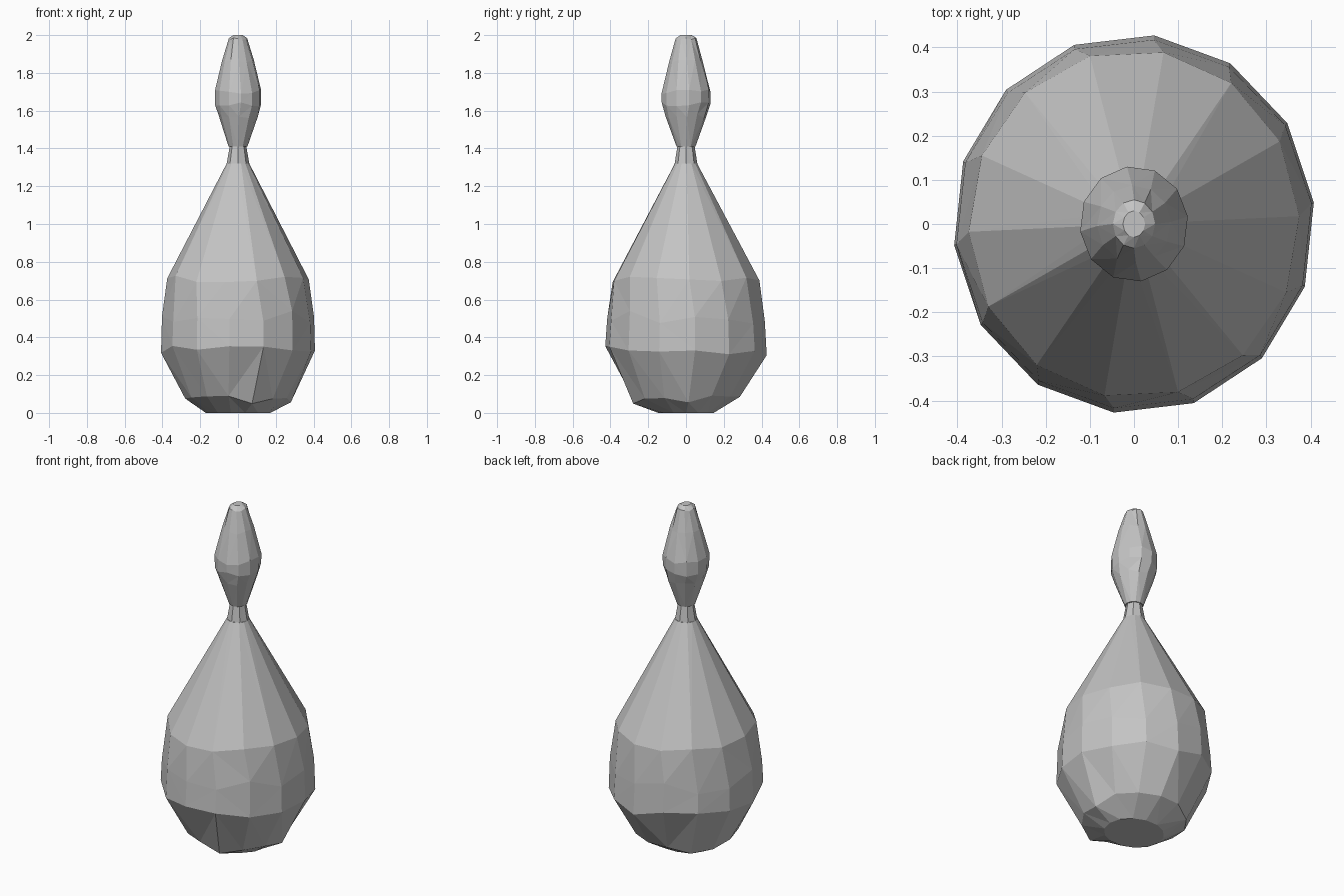
import bpy, bmesh, math, random

cube = bpy.data.objects.get("Cube")
if cube:
    bpy.data.objects.remove(cube)

random.seed(4)

# One plain grey for the whole model
grey = bpy.data.materials.new("plain_grey")
grey.use_nodes = True
colour = (0.55, 0.55, 0.55, 1)
grey.diffuse_color = colour
grey.node_tree.nodes["Principled BSDF"].inputs["Base Color"].default_value = colour


def faceted_lathe(name, sides, profile):
    """Flat-faced turned part; profile rows: height, radius x, radius y, height jitter, twist."""
    bm = bmesh.new()
    rings = []
    for z, rx, ry, jitter, twist in profile:
        ring = []
        for i in range(sides):
            a = math.tau * (i + twist) / sides
            dz = random.uniform(-jitter, jitter)
            ring.append(bm.verts.new((rx * math.cos(a), ry * math.sin(a), z + dz)))
        rings.append(ring)
    for low, high in zip(rings, rings[1:]):
        for i in range(sides):
            j = (i + 1) % sides
            bm.faces.new((low[i], low[j], high[j], high[i]))
    bm.faces.new(rings[0][::-1])
    bm.faces.new(rings[-1])
    # Split bent quads so that every facet is flat
    bent = [f for f in bm.faces if len(f.verts) == 4]
    bmesh.ops.triangulate(bm, faces=bent)
    bmesh.ops.recalc_face_normals(bm, faces=bm.faces)
    mesh = bpy.data.meshes.new(name)
    bm.to_mesh(mesh)
    bm.free()
    mesh.materials.append(grey)
    obj = bpy.data.objects.new(name, mesh)
    bpy.context.collection.objects.link(obj)
    return obj


# Pear-shaped body, tapering straight to the neck
faceted_lathe("body", 14, [
    (0.0, 0.17, 0.15, 0, 0),
    (0.07, 0.28, 0.29, 0.025, 0.1),
    (0.33, 0.41, 0.43, 0.03, 0.25),
    (0.50, 0.405, 0.42, 0.04, 0.25),
    (0.71, 0.375, 0.395, 0.02, 0.1),
    (1.32, 0.06, 0.06, 0, 0.1),
])

# Short collar
faceted_lathe("neck", 8, [
    (1.32, 0.06, 0.06, 0, 0),
    (1.415, 0.043, 0.045, 0, 0),
])

# Slender head, widest low down and blunt at the tip
faceted_lathe("head", 12, [
    (1.41, 0.05, 0.05, 0, 0),
    (1.57, 0.104, 0.108, 0.01, 0.1),
    (1.635, 0.122, 0.13, 0.012, 0.25),
    (1.70, 0.123, 0.131, 0.012, 0.25),
    (1.86, 0.084, 0.088, 0.01, 0.1),
    (1.98, 0.048, 0.055, 0.005, 0),
    (2.0, 0.025, 0.03, 0, 0),
])
